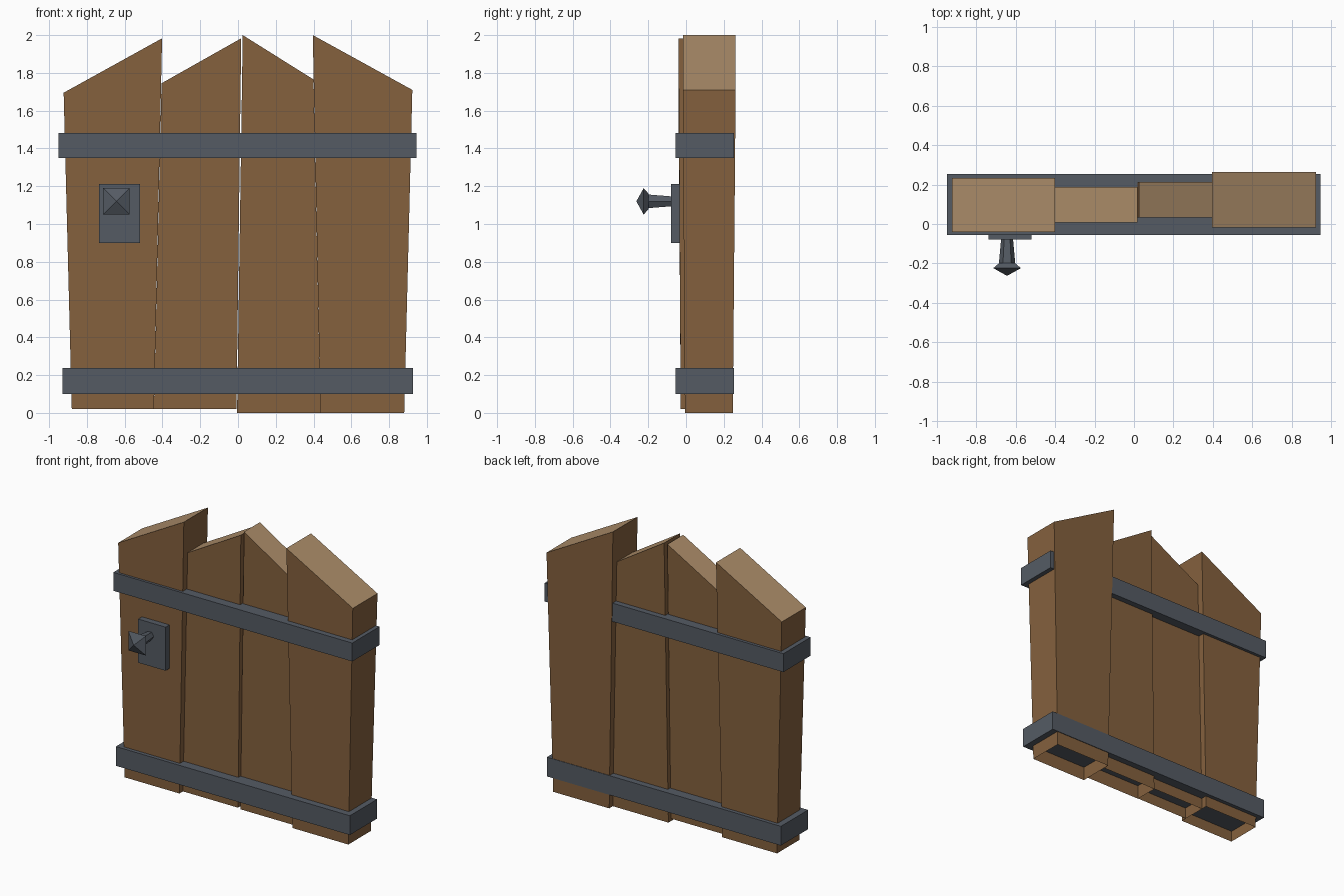
import bpy, bmesh, math

if "Cube" in bpy.data.objects:
    bpy.data.objects.remove(bpy.data.objects["Cube"])


def material(name, rgb):
    m = bpy.data.materials.new(name)
    m.diffuse_color = (*rgb, 1)
    m.use_nodes = True
    m.node_tree.nodes["Principled BSDF"].inputs["Base Color"].default_value = m.diffuse_color
    return m


wood = material("brown wood", (0.235, 0.12, 0.048))
cut_wood = material("pale cut wood", (0.42, 0.27, 0.145))
iron = material("dark iron", (0.09, 0.105, 0.127))


def loft(name, rings, mats, cap_start=True, cap_end=True):
    """Join rings of equal point count; one-point rings become tips."""
    bm = bmesh.new()
    vs = [[bm.verts.new(p) for p in r] for r in rings]
    for a, b in zip(vs, vs[1:]):
        n = len(a)
        for i in range(n):
            j = (i + 1) % n
            bm.faces.new((a[i], a[j], b[0]) if len(b) == 1 else (a[i], a[j], b[j], b[i]))
    if cap_start:
        bm.faces.new(vs[0])
    if cap_end and len(vs[-1]) > 2:
        bm.faces.new(vs[-1])
    bmesh.ops.recalc_face_normals(bm, faces=bm.faces)
    if len(mats) > 1:  # sawn tops are paler
        for f in bm.faces:
            f.material_index = int(f.normal.z > 0.5)
    me = bpy.data.meshes.new(name)
    bm.to_mesh(me)
    bm.free()
    for m in mats:
        me.materials.append(m)
    ob = bpy.data.objects.new(name, me)
    bpy.context.collection.objects.link(ob)
    return ob


def quad(x0, x1, y0, y1, zl, zr):
    return [(x0, y0, zl), (x1, y0, zr), (x1, y1, zr), (x0, y1, zl)]


def box(name, x0, x1, y0, y1, z0, z1):
    loft(name, [quad(x0, x1, y0, y1, z0, z0), quad(x0, x1, y0, y1, z1, z1)], [iron])


# Planks: bottom (x0, x1, y0, y1, z), top (x0, x1, y0, y1, z left, z right); open underneath
planks = [
    ((-0.88, -0.445, -0.028, 0.225, 0.02), (-0.923, -0.402, -0.04, 0.233, 1.695, 1.983)),
    ((-0.445, -0.008, 0.012, 0.182, 0.02), (-0.405, 0.017, 0.008, 0.187, 1.745, 1.983)),
    ((-0.005, 0.436, 0.036, 0.207, 0.0), (0.025, 0.40, 0.033, 0.213, 2.0, 1.765)),
    ((0.436, 0.88, -0.006, 0.248, 0.0), (0.396, 0.923, -0.017, 0.263, 2.0, 1.71)),
]
for i, (b, t) in enumerate(planks):
    loft(f"plank_{i + 1}", [quad(*b, b[4]), quad(*t)], [wood, cut_wood], cap_start=False)

# Iron bands around the planks
box("lower_band", -0.93, 0.927, -0.056, 0.253, 0.10, 0.238)
box("upper_band", -0.95, 0.946, -0.056, 0.253, 1.35, 1.482)

# Handle plate, stem and pointed knob
box("handle_plate", -0.737, -0.519, -0.079, -0.03, 0.90, 1.213)


def ring(y, r, n, turn=0):
    return [(-0.644 + r * math.cos(turn + i * math.tau / n), y,
             1.12 + r * math.sin(turn + i * math.tau / n)) for i in range(n)]


loft("handle_stem", [ring(-0.075, 0.03, 6), ring(-0.205, 0.042, 6)], [iron])
q, s = math.pi / 4, math.sqrt(2)
loft("handle_knob", [ring(-0.198, 0.04 * s, 4, q), ring(-0.224, 0.07 * s, 4, q),
                     [(-0.644, -0.263, 1.12)]], [iron])
